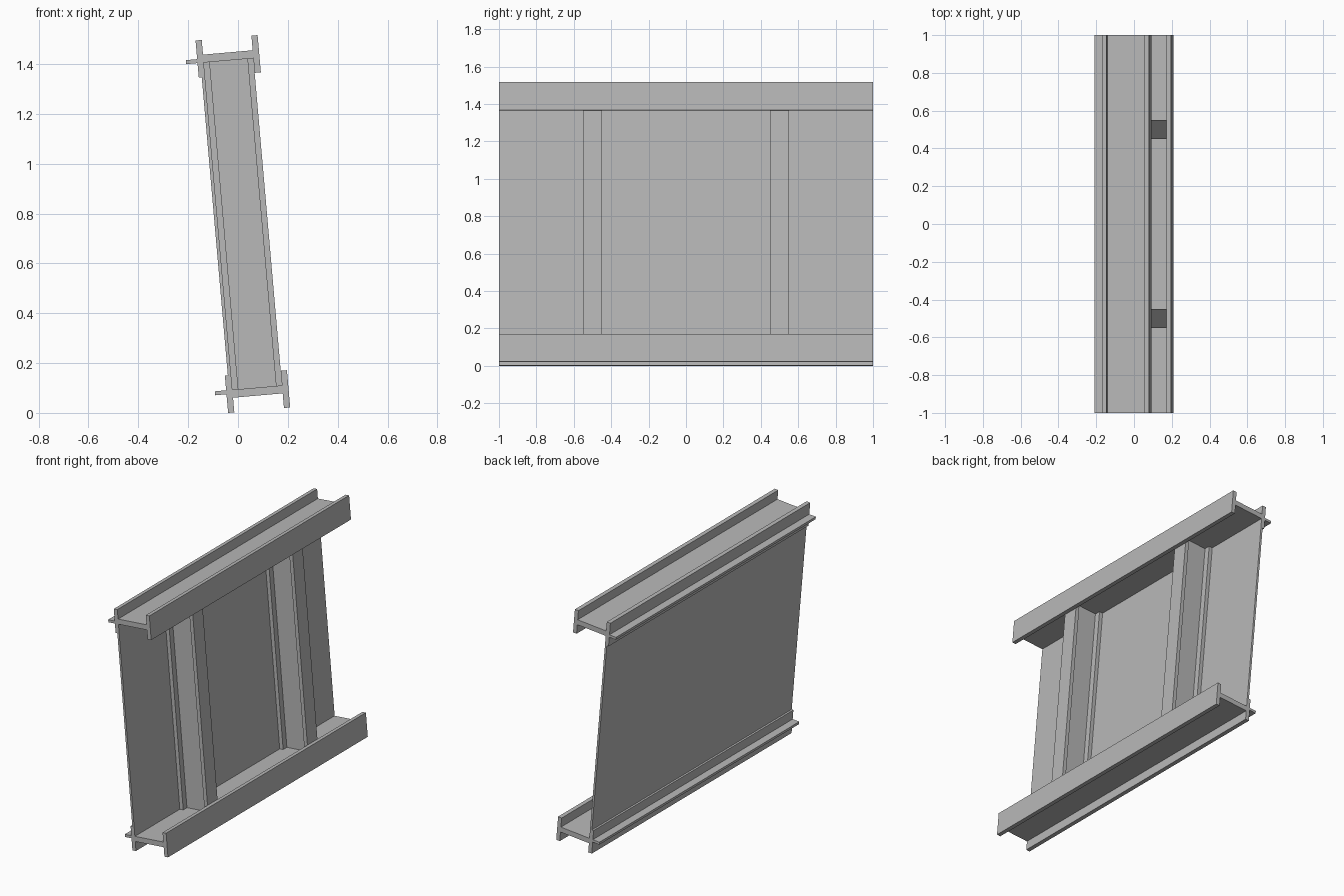
import bpy, bmesh
from math import radians
from mathutils import Matrix, Vector

cube = bpy.data.objects.get("Cube")
if cube:
    bpy.data.objects.remove(cube, do_unlink=True)

steel = bpy.data.materials.new("grey steel")
steel.use_nodes = True
GREY = (0.48, 0.48, 0.48, 1)
steel.diffuse_color = GREY
steel.node_tree.nodes["Principled BSDF"].inputs["Base Color"].default_value = GREY

# The whole frame leans towards -x
LEAN = Matrix.Translation((0.0195, 0, 0.758)) @ Matrix.Rotation(radians(-5), 4, "Y")

SPAN = 0.675    # half distance between rail centres
HALF = 0.125    # half width of a rail
FLANGE = 0.025
DEPTH = 0.075   # half height of a rail flange
WEB = 0.016     # half thickness of a rail web
INNER = HALF - FLANGE


def extrude(name, outline, sweep):
    """Sweep a closed 3D outline along a vector into a solid."""
    bm = bmesh.new()
    face = bm.faces.new([bm.verts.new(p) for p in outline])
    swept = bmesh.ops.extrude_face_region(bm, geom=[face])["geom"]
    bmesh.ops.translate(bm, vec=Vector(sweep),
                        verts=[g for g in swept if isinstance(g, bmesh.types.BMVert)])
    bmesh.ops.recalc_face_normals(bm, faces=bm.faces)
    bm.transform(LEAN)
    mesh = bpy.data.meshes.new(name)
    bm.to_mesh(mesh)
    bm.free()
    mesh.materials.append(steel)
    obj = bpy.data.objects.new(name, mesh)
    bpy.context.collection.objects.link(obj)
    return obj


def h_outline(half, inner, depth, web):
    """H section, counter-clockwise from the lower left corner."""
    right = [(inner, -web), (inner, -depth), (half, -depth),
             (half, depth), (inner, depth), (inner, web)]
    return right + [(-x, -y) for x, y in right]


# Rails: H section with a thin lip on the outer side, mirrored top to bottom
rail = h_outline(HALF, INNER, DEPTH, WEB)
lip = [(-HALF, 0), (-0.171, 0), (-0.171, -WEB), (-HALF, -WEB)]
rail[9:9] = lip
for name, side in (("top_rail", 1), ("bottom_rail", -1)):
    extrude(name, [(x, -1, side * (z + SPAN)) for x, z in rail], (0, 2, 0))

# Upright I-section columns between the rail webs
column = h_outline(INNER, INNER - 0.024, 0.05, 0.0125)
reach = SPAN - WEB
for name, y0 in (("front_column", -0.5), ("back_column", 0.5)):
    extrude(name, [(x, y + y0, -reach) for x, y in column], (0, 0, 2 * reach))

# Thin wall panel behind the columns
top = SPAN - DEPTH
panel = [(-0.113, -1, -top), (-INNER, -1, -top), (-INNER, -1, top), (-0.113, -1, top)]
extrude("wall_panel", panel, (0, 2, 0))
